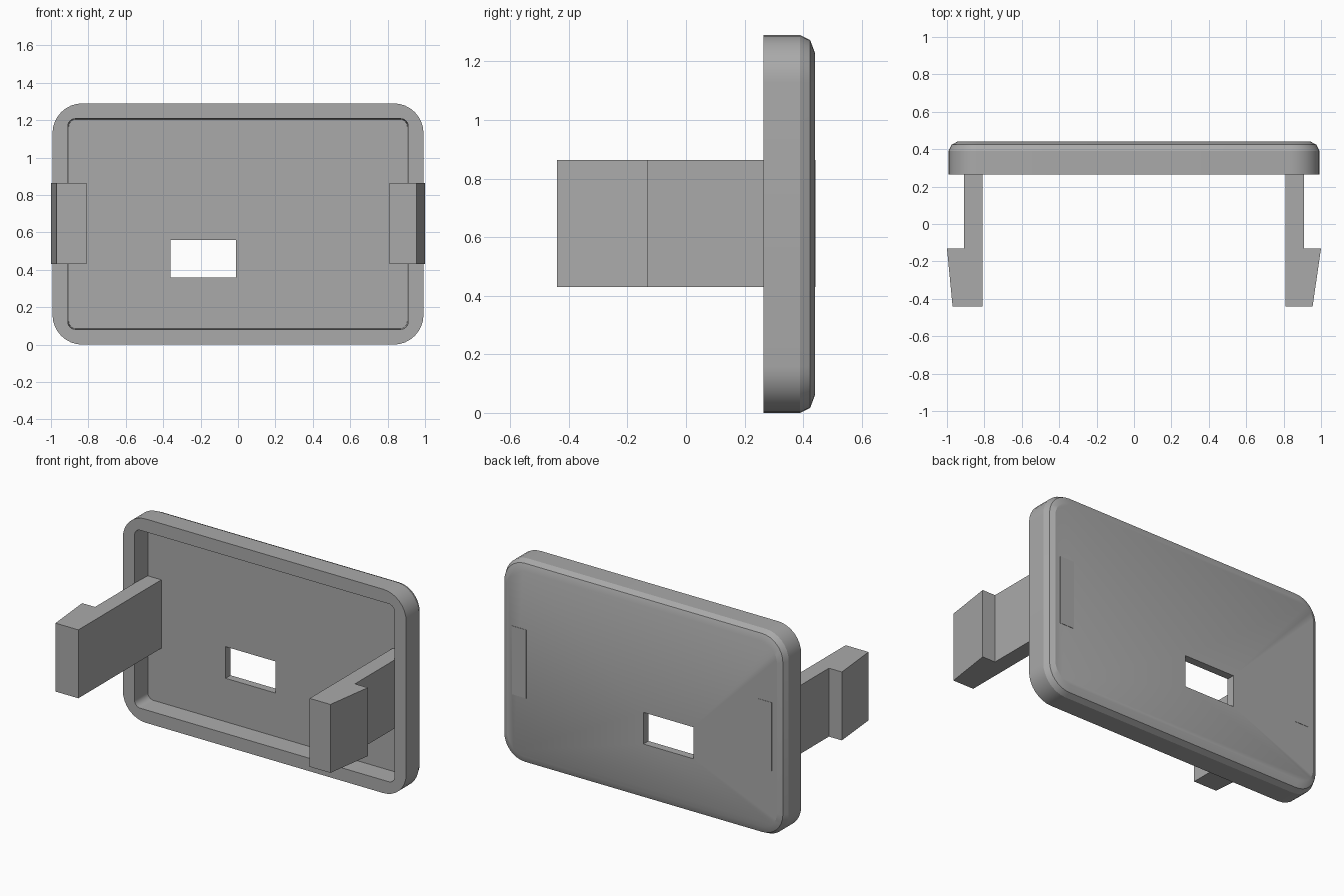
import bpy, bmesh, math

cube = bpy.data.objects.get("Cube")
if cube:
    bpy.data.objects.remove(cube, do_unlink=True)

grey = bpy.data.materials.new("grey plastic")
grey.use_nodes = True
colour = (0.4, 0.4, 0.4, 1)
grey.diffuse_color = colour
grey.node_tree.nodes["Principled BSDF"].inputs["Base Color"].default_value = colour

MID_Z = 0.645


def make_object(name, bm):
    bmesh.ops.recalc_face_normals(bm, faces=bm.faces)
    mesh = bpy.data.meshes.new(name)
    bm.to_mesh(mesh)
    bm.free()
    mesh.materials.append(grey)
    obj = bpy.data.objects.new(name, mesh)
    bpy.context.collection.objects.link(obj)
    return obj


def rounded_ring(bm, half_x, half_z, radius, y, steps=8):
    """Rounded rectangle facing the front, centred on the plate."""
    ring = []
    for quarter, (sx, sz) in enumerate([(1, 1), (-1, 1), (-1, -1), (1, -1)]):
        for i in range(steps + 1):
            a = (quarter + i / steps) * math.pi / 2
            x = sx * (half_x - radius) + radius * math.cos(a)
            z = sz * (half_z - radius) + radius * math.sin(a)
            ring.append(bm.verts.new((x, y, MID_Z + z)))
    return ring


# Cover plate: recess floor, recess rim, outer wall, rounded back edge
bm = bmesh.new()
sections = [
    (0.905, 0.56, 0.04, 0.39),
    (0.91, 0.563, 0.04, 0.265),
    (0.992, 0.645, 0.16, 0.265),
    (0.992, 0.645, 0.16, 0.39),
    (0.975, 0.628, 0.145, 0.424),
    (0.945, 0.585, 0.11, 0.44),
]
rings = [rounded_ring(bm, *s) for s in sections]
for a, b in zip(rings, rings[1:]):
    for i in range(len(a)):
        j = (i + 1) % len(a)
        bm.faces.new((a[i], a[j], b[j], b[i]))
bm.faces.new(rings[0])
bm.faces.new(rings[-1])
plate = make_object("cover_plate", bm)

# Rectangular opening through the plate
bm = bmesh.new()
bmesh.ops.create_cube(bm, size=1)
bmesh.ops.scale(bm, vec=(0.35, 0.4, 0.2), verts=bm.verts)
bmesh.ops.translate(bm, vec=(-0.185, 0.4, 0.46), verts=bm.verts)
cutter = make_object("opening_cutter", bm)
cutter.hide_render = True
cutter.hide_set(True)
cut = plate.modifiers.new("opening", "BOOLEAN")
cut.object = cutter
cut.operation = "DIFFERENCE"
cut.solver = "EXACT"
bpy.context.view_layer.objects.active = plate
plate.select_set(True)
bpy.ops.object.modifier_apply(modifier=cut.name)
bpy.data.objects.remove(cutter, do_unlink=True)
bpy.ops.object.shade_smooth_by_angle(angle=math.radians(25))
plate.select_set(False)

# Hooked snap arms, one on each side
for name, side, tip in (("left_snap_arm", 1, 0.955), ("right_snap_arm", -1, 0.97)):
    outline = [(0.81, 0.442), (0.81, -0.44), (tip, -0.44),
               (1.0, -0.13), (0.91, -0.13), (0.91, 0.442)]
    bm = bmesh.new()
    base = bm.faces.new([bm.verts.new((side * x, y, 0.43)) for x, y in outline])
    top = bmesh.ops.extrude_face_region(bm, geom=[base])["geom"]
    bmesh.ops.translate(bm, vec=(0, 0, 0.433),
                        verts=[v for v in top if isinstance(v, bmesh.types.BMVert)])
    make_object(name, bm)
